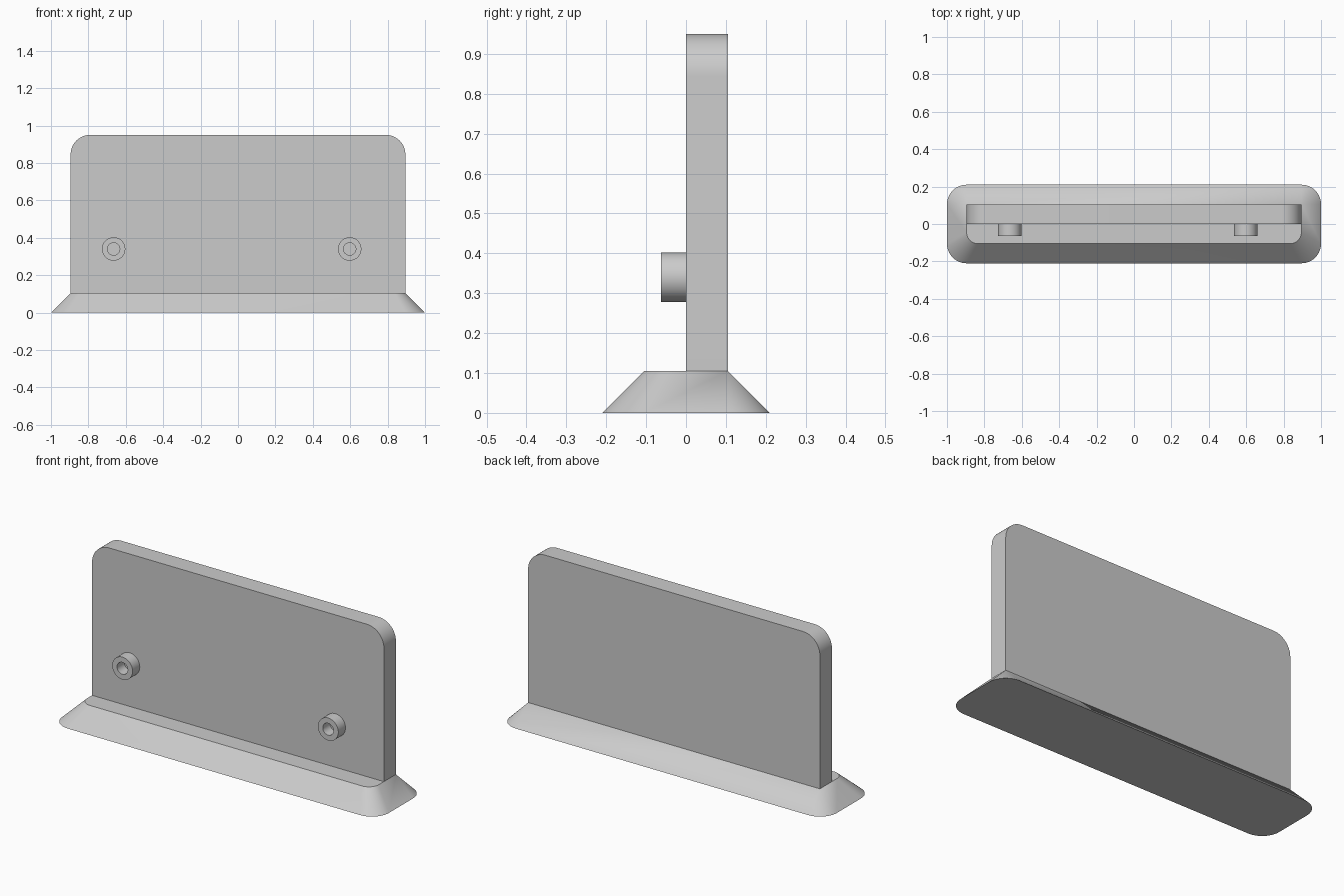
import bpy, bmesh
from math import sin, cos, pi, radians

cube = bpy.data.objects.get("Cube")
if cube:
    bpy.data.objects.remove(cube, do_unlink=True)

grey = bpy.data.materials.new("plain grey")
grey.use_nodes = True
grey.diffuse_color = (0.6, 0.6, 0.6, 1)
grey.node_tree.nodes["Principled BSDF"].inputs["Base Color"].default_value = grey.diffuse_color

ARC = 12


def rounded_rect(u0, u1, v0, v1, low_radius, high_radius):
    """Outline with separate radii for its low-v and high-v corners."""
    corners = [(u1, v0, -1, 1, low_radius), (u1, v1, -1, -1, high_radius),
               (u0, v1, 1, -1, high_radius), (u0, v0, 1, 1, low_radius)]
    points = []
    for i, (u, v, su, sv, r) in enumerate(corners):
        for k in range(ARC + 1):
            a = (i - 1 + k / ARC) * pi / 2
            points.append((u + su * r + r * cos(a), v + sv * r + r * sin(a)))
    return points


def loft(name, loops, ring=False):
    """Skin matching loops; cap the ends, or join last to first for a ring."""
    bm = bmesh.new()
    rows = [[bm.verts.new(p) for p in loop] for loop in loops]
    pairs = list(zip(rows, rows[1:]))
    if ring:
        pairs.append((rows[-1], rows[0]))
    else:
        bm.faces.new(rows[0])
        bm.faces.new(rows[-1])
    for a, b in pairs:
        for i in range(len(a)):
            j = (i + 1) % len(a)
            bm.faces.new((a[i], a[j], b[j], b[i]))
    bmesh.ops.remove_doubles(bm, verts=bm.verts, dist=1e-5)
    bmesh.ops.recalc_face_normals(bm, faces=bm.faces)
    mesh = bpy.data.meshes.new(name)
    bm.to_mesh(mesh)
    bm.free()
    mesh.materials.append(grey)
    obj = bpy.data.objects.new(name, mesh)
    bpy.context.collection.objects.link(obj)
    bpy.ops.object.select_all(action='DESELECT')
    obj.select_set(True)
    bpy.context.view_layer.objects.active = obj
    bpy.ops.object.shade_smooth_by_angle(angle=radians(30))
    return obj


# Sloped foot: rounded at the floor, with square rear corners on top
STEP = 0.105
HALF = 1 - STEP
bottom = rounded_rect(-1, 1, -2 * STEP, 2 * STEP, STEP, STEP)
top = rounded_rect(-HALF, HALF, -STEP, STEP, 0.06, 0)
loft("base", [[(x, y, 0) for x, y in bottom], [(x, y, STEP) for x, y in top]])

# Upright panel with rounded upper corners, sunk slightly into the foot
panel = rounded_rect(-HALF, HALF, 0.09, 0.95, 0, STEP)
loft("panel", [[(x, y, z) for x, z in panel] for y in (0, STEP)])

# Hollow pegs on the front of the panel
SEGMENTS = 48
for name, cx in (("right_peg", -0.665), ("left_peg", 0.597)):
    section = [(0.0625, 0.005), (0.0625, -0.063), (0.033, -0.063), (0.033, 0.005)]
    loft(name, [[(cx + r * cos(2 * pi * k / SEGMENTS), y, 0.34 + r * sin(2 * pi * k / SEGMENTS))
                 for k in range(SEGMENTS)] for r, y in section], ring=True)
